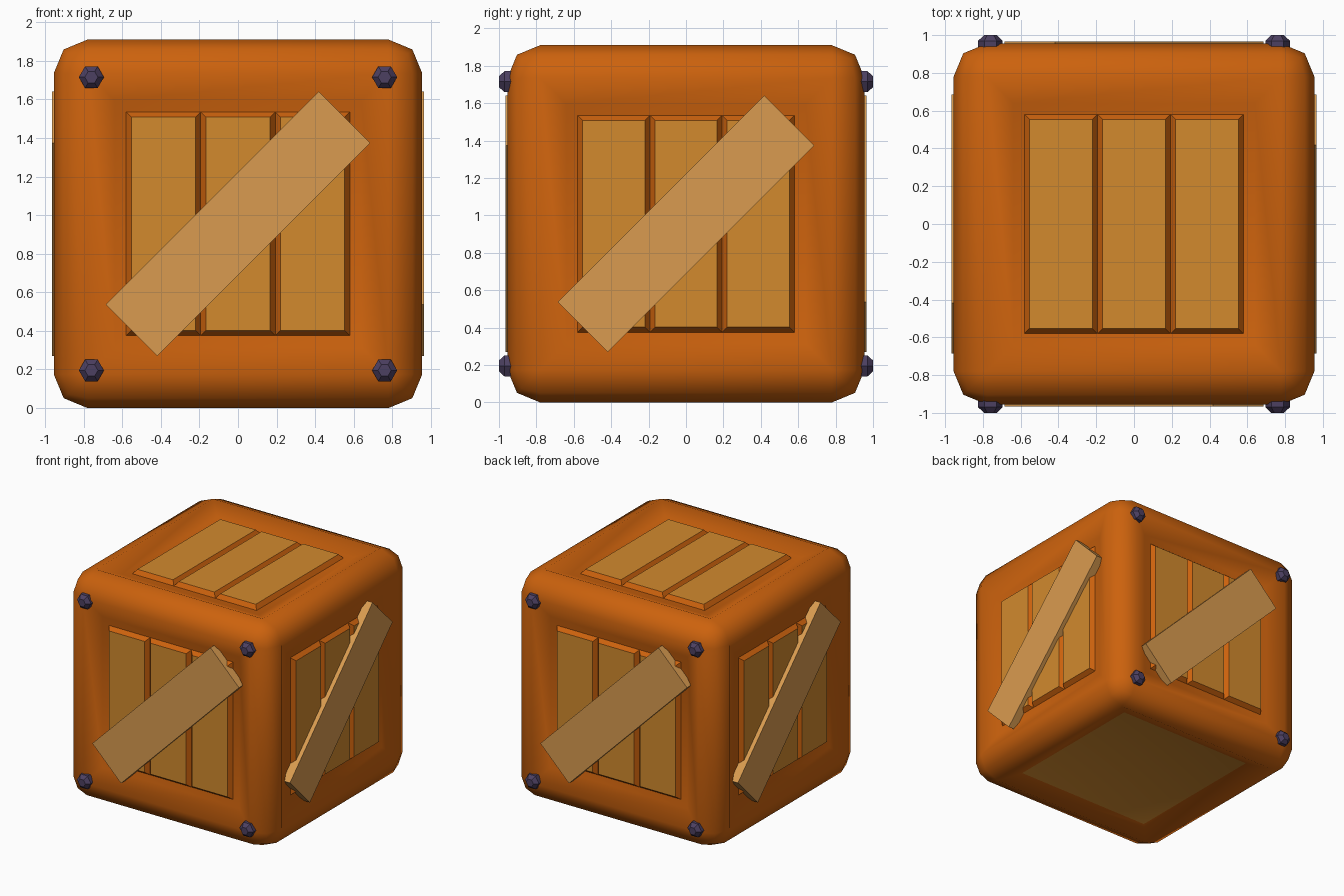
import bpy
import bmesh
from math import pi
from mathutils import Matrix, Vector

if "Cube" in bpy.data.objects:
    bpy.data.objects.remove(bpy.data.objects["Cube"])

HALF = 0.955      # half the crate size
DISH = 0.06       # how far each side sinks in
PANEL = 0.58      # half the sunken panel


def material(name, colour):
    m = bpy.data.materials.new(name)
    m.use_nodes = True
    m.diffuse_color = (*colour, 1)
    m.node_tree.nodes["Principled BSDF"].inputs["Base Color"].default_value = (*colour, 1)
    return m


orange = material("orange_frame", (0.604, 0.122, 0.004))
amber = material("amber_board", (0.645, 0.254, 0.027))
tan = material("tan_plank", (0.70, 0.33, 0.08))
purple = material("dark_purple_metal", (0.073, 0.051, 0.119))


def finish(bm, name, mats, matrix=Matrix()):
    bmesh.ops.recalc_face_normals(bm, faces=bm.faces)
    mesh = bpy.data.meshes.new(name)
    bm.to_mesh(mesh)
    bm.free()
    for m in mats:
        mesh.materials.append(m)
    ob = bpy.data.objects.new(name, mesh)
    ob.matrix_world = matrix
    bpy.context.collection.objects.link(ob)
    return ob


# Rounded crate body with a dished panel on every side
bm = bmesh.new()
bmesh.ops.create_cube(bm, size=2 * HALF)
bmesh.ops.bevel(bm, geom=bm.edges[:], offset=0.175, segments=2, profile=0.5,
                affect='EDGES', clamp_overlap=True)
sides = [f for f in bm.faces if f.calc_area() > 1]
bmesh.ops.inset_individual(bm, faces=sides, thickness=HALF - 0.175 - PANEL, depth=-DISH)
for f in sides:
    if f.normal.z < -0.9:
        f.material_index = 1     # plain bottom panel
body = finish(bm, "crate_body", [orange, amber], Matrix.Translation((0, 0, HALF)))
bpy.context.view_layer.objects.active = body
body.select_set(True)
bpy.ops.object.shade_smooth_by_angle(angle=pi / 3)


def side_matrix(k):
    """Frame of a side: x across, y up, z outward."""
    return (Matrix.Translation((0, 0, HALF)) @ Matrix.Rotation(k * pi / 2, 4, 'Z')
            @ Matrix.Rotation(pi / 2, 4, 'X'))


def box(name, size, centre, mat, matrix):
    bm = bmesh.new()
    bmesh.ops.create_cube(bm, size=1)
    bmesh.ops.scale(bm, vec=size, verts=bm.verts)
    bmesh.ops.translate(bm, vec=centre, verts=bm.verts)
    return finish(bm, name, [mat], matrix)


def boards(name, matrix):
    """Three raised boards with sloping frame-coloured edges."""
    rim, height, width = 0.027, 0.035, 2 * PANEL / 3
    bm = bmesh.new()
    for i in (-1, 0, 1):
        new = bmesh.ops.create_cube(bm, size=1)["verts"]
        for v in new:
            top = v.co.z > 0
            edge = rim if top else 0
            v.co = Vector((v.co.x * (width - 2 * edge) + i * width,
                           v.co.y * (2 * PANEL - 2 * edge),
                           HALF - DISH + (height if top else 0)))
    bm.normal_update()
    for f in bm.faces:
        f.material_index = 1 if f.normal.z > 0.9 else 0
    finish(bm, name, [orange, amber], matrix)


def bolt(name, x, y, matrix):
    """Six-sided bolt with a tapered head."""
    bm = bmesh.new()
    for r_top, low, high in ((0.065, 0.92, 0.97), (0.034, 0.97, 1.0)):
        bmesh.ops.create_cone(bm, cap_ends=True, segments=6, radius1=0.065, radius2=r_top,
                              depth=high - low,
                              matrix=Matrix.Translation((x, y, (low + high) / 2))
                              @ Matrix.Rotation(pi / 2, 4, 'Z'))
    finish(bm, name, [purple], matrix)


# Boards, diagonal planks and bolts around the four upright sides
for k, side in enumerate(("front", "left", "back", "right")):
    m = side_matrix(k)
    boards(side + "_boards", m)
    box(side + "_diagonal_plank", (1.56, 0.378, 0.08), (0, 0, 0.925), tan,
        m @ Matrix.Rotation(pi / 4, 4, 'Z'))
    if side in ("front", "back"):
        for x, across in ((-0.76, "a"), (0.76, "b")):
            for y, level in ((-0.76, "lower"), (0.76, "upper")):
                bolt(f"{side}_{level}_bolt_{across}", x, y, m)

boards("top_boards", Matrix.Translation((0, 0, HALF)))
